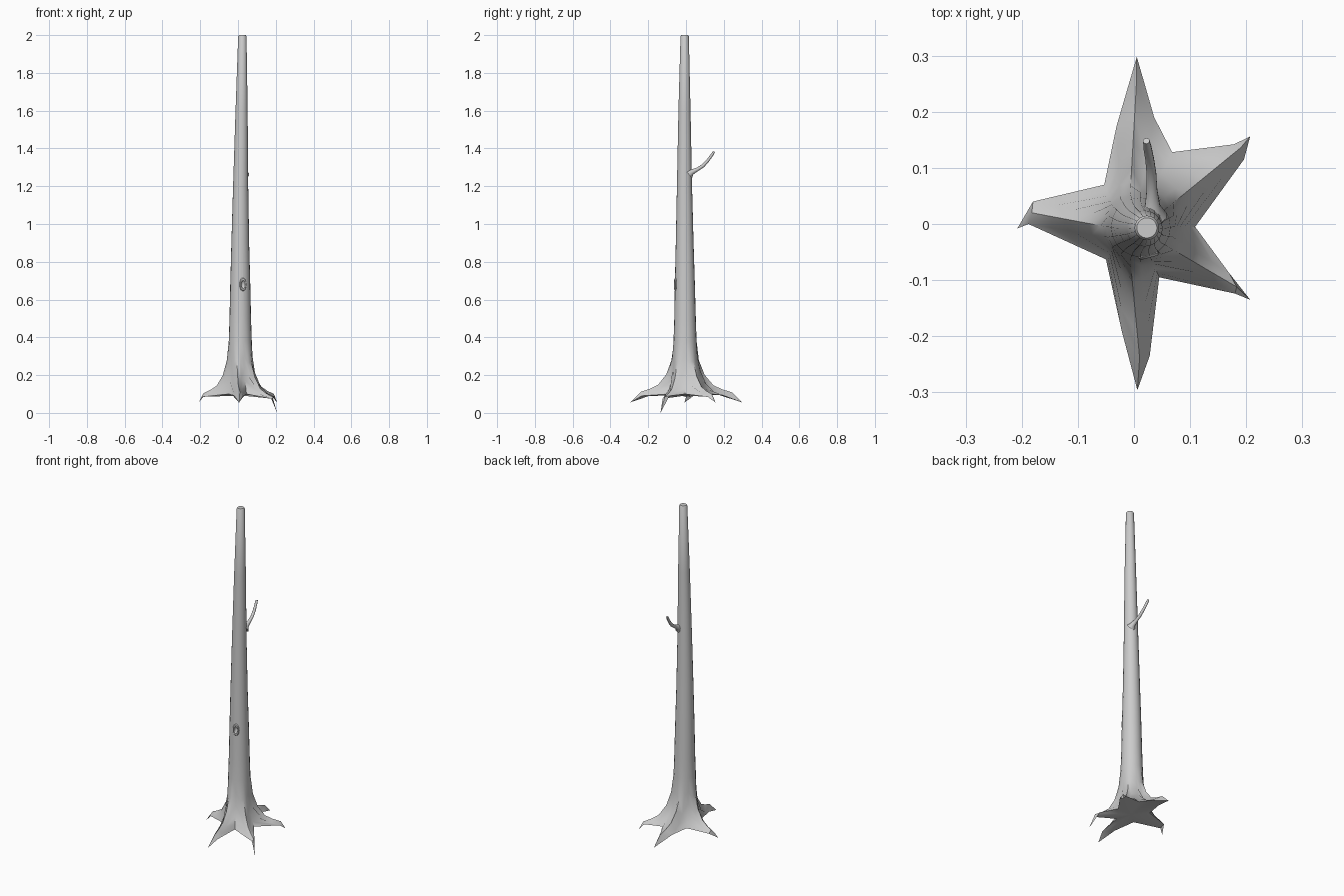
import bpy, bmesh, math
from mathutils import Vector

if "Cube" in bpy.data.objects:
    bpy.data.objects.remove(bpy.data.objects["Cube"])


def make_object(name, bm):
    bmesh.ops.recalc_face_normals(bm, faces=bm.faces)
    mesh = bpy.data.meshes.new(name)
    bm.to_mesh(mesh)
    bm.free()
    ob = bpy.data.objects.new(name, mesh)
    bpy.context.collection.objects.link(ob)
    return ob


def bridge(bm, a, b):
    n = len(a)
    for i in range(n):
        j = (i + 1) % n
        bm.faces.new((a[i], a[j], b[j], b[i]))


def smooth(ob, angle=50):
    bpy.ops.object.select_all(action='DESELECT')
    ob.select_set(True)
    bpy.context.view_layer.objects.active = ob
    bpy.ops.object.shade_smooth_by_angle(angle=math.radians(angle))


# trunk sections: z, centre x, centre y, radius
TRUNK = [(2.0, .023, -.007, .018), (1.994, .023, -.007, .022),
         (1.6, .019, -.008, .032), (1.2, .014, -.008, .040),
         (0.9, .012, -.007, .047), (0.68, .012, -.006, .053),
         (0.5, .012, -.005, .057), (0.38, .012, -.005, .061)]

# roots, counter-clockwise: side, ridge end, other side, tip, valley to next root
ROOTS = [
    ((.180, -.124, .075), (.183, -.112, .085), (.170, -.088, .090), (.207, -.135, 0.0), (.109, -.005, .1)),
    ((.196, .115, .085), (.190, .136, .100), (.178, .142, .090), (.207, .156, .055), (.068, .128, .1)),
    ((.036, .190, .095), (.004, .245, .108), (-.031, .175, .095), (.005, .298, .055), (-.053, .070, .1)),
    ((-.180, .040, .090), (-.182, .020, .105), (-.188, .000, .085), (-.208, -.008, .055), (-.050, -.063, .1)),
    ((-.022, -.190, .092), (.010, -.238, .112), (.028, -.235, .090), (.006, -.296, .055), (.045, -.095, .1)),
]
# outward progress and drop progress from trunk down to the root ends
SIDE = [(.05, .38), (.20, .70), (.45, .87), (.72, .95), (1, 1)]
RIDGE = [(.08, .38), (.24, .66), (.48, .86), (.73, .94), (1, 1)]
VALLEY = [(.10, .28), (.25, .53), (.50, .75), (.75, .90), (1, 1)]

bm = bmesh.new()
rings = []
for z, cx, cy, r in TRUNK:
    rings.append([bm.verts.new((cx + r * math.cos(math.radians(-54 + 18 * k)),
                                cy + r * math.sin(math.radians(-54 + 18 * k)), z))
                  for k in range(20)])
start = [v.co.copy() for v in rings[-1]]
for lv in range(5):
    ring = []
    for k in range(20):
        root, part = ROOTS[k // 4], k % 4
        end = Vector(root[4] if part == 3 else root[part])
        f, g = (SIDE, RIDGE, SIDE, VALLEY)[part][lv]
        p = start[k].lerp(end, f)
        p.z = start[k].z + (end.z - start[k].z) * g
        ring.append(bm.verts.new(p))
    rings.append(ring)
for a, b in zip(rings, rings[1:]):
    bridge(bm, a, b)
bm.faces.new(rings[0])

# root claws and underside
last = rings[-1]
centre = bm.verts.new((.02, 0, .092))
for i, root in enumerate(ROOTS):
    a, m, b, v = last[4 * i:4 * i + 4]
    prev = last[4 * i - 1]
    tip = bm.verts.new(root[3])
    for tri in ((a, m, tip), (m, b, tip), (b, a, tip),
                (centre, prev, a), (centre, a, b), (centre, b, v)):
        bm.faces.new(tri)
trunk = make_object("trunk_with_roots", bm)

# knot hole carved in the front
bm = bmesh.new()
bmesh.ops.create_uvsphere(bm, u_segments=12, v_segments=8, radius=1)
bmesh.ops.scale(bm, vec=(.011, .018, .023), verts=bm.verts)
bmesh.ops.translate(bm, vec=(.026, -.059, .68), verts=bm.verts)
cutter = make_object("knot_cutter", bm)
cutter.hide_render = True
mod = trunk.modifiers.new("knot", 'BOOLEAN')
mod.operation = 'DIFFERENCE'
mod.solver = 'EXACT'
mod.object = cutter
bpy.context.view_layer.objects.active = trunk
bpy.ops.object.modifier_apply(modifier=mod.name)
bpy.data.objects.remove(cutter)
smooth(trunk)

# raised rim around the knot
bpy.ops.mesh.primitive_torus_add(major_segments=14, minor_segments=6,
                                 major_radius=.014, minor_radius=.005,
                                 location=(.026, -.056, .68),
                                 rotation=(math.radians(90), 0, math.radians(15)))
rim = bpy.context.object
rim.name = "knot_rim"
rim.scale = (1, 1.9, 1)
smooth(rim)

# small upturned branch: x, y, z, radius
BRANCH = [(.033, .015, 1.262, .026), (.033, .032, 1.275, .014),
          (.032, .060, 1.289, .010), (.031, .090, 1.308, .009),
          (.028, .115, 1.335, .008), (.024, .136, 1.364, .0075),
          (.022, .148, 1.383, .006)]
bm = bmesh.new()
pts = [Vector(p[:3]) for p in BRANCH]
loops = []
for i, p in enumerate(pts):
    d = (pts[min(i + 1, len(pts) - 1)] - pts[max(i - 1, 0)]).normalized()
    u = d.cross(Vector((1, 0, 0))).normalized()
    w = d.cross(u)
    r = BRANCH[i][3]
    loops.append([bm.verts.new(p + r * (math.cos(t) * u + math.sin(t) * w))
                  for t in (math.tau * k / 10 for k in range(10))])
for a, b in zip(loops, loops[1:]):
    bridge(bm, a, b)
bm.faces.new(loops[0])
bm.faces.new(loops[-1])
smooth(make_object("branch", bm))
